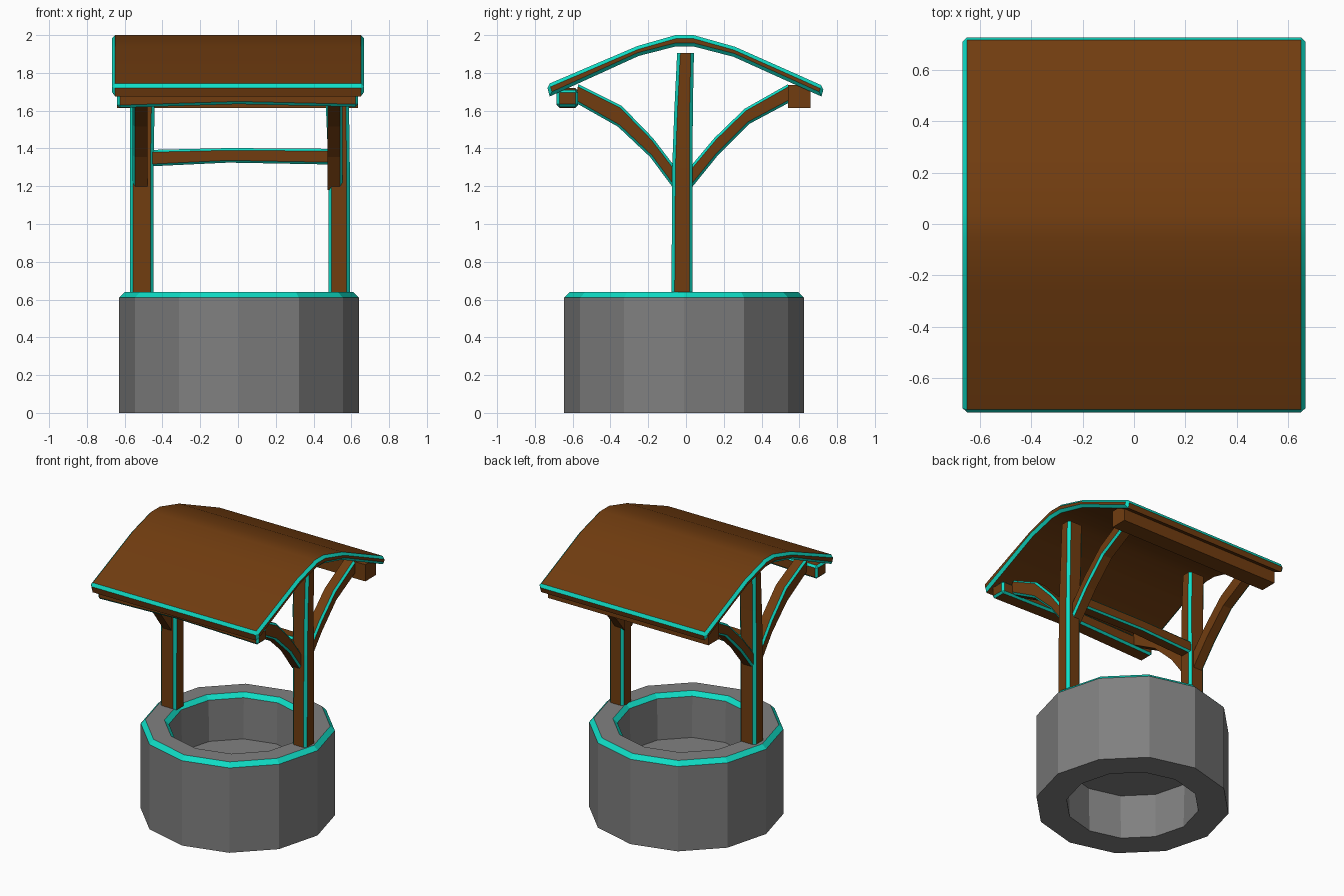
import bpy, bmesh, math
from mathutils import Vector

if "Cube" in bpy.data.objects:
    bpy.data.objects.remove(bpy.data.objects["Cube"])


def material(name, rgb):
    m = bpy.data.materials.new(name)
    m.diffuse_color = (*rgb, 1)
    m.use_nodes = True
    m.node_tree.nodes["Principled BSDF"].inputs["Base Color"].default_value = m.diffuse_color
    return m


WOOD = material("brown wood", (0.165, 0.046, 0.005))
STONE = material("grey stone", (0.216, 0.216, 0.216))
TEAL = material("teal edge", (0.005, 0.72, 0.56))


def finish(name, bm, mats, smooth=False):
    bmesh.ops.recalc_face_normals(bm, faces=bm.faces)
    if smooth:
        for f in bm.faces:
            f.smooth = True
        for e in bm.edges:
            e.smooth = e.calc_face_angle(0) < math.radians(28)
    me = bpy.data.meshes.new(name)
    bm.to_mesh(me)
    bm.free()
    for m in mats:
        me.materials.append(m)
    ob = bpy.data.objects.new(name, me)
    bpy.context.collection.objects.link(ob)
    return ob


def bar(name, rings, bevel=0.0, pick=None, caps=False, smooth=False):
    """Bent bar through four-cornered rings; its sharp edges get teal chamfers."""
    bm = bmesh.new()
    rows = [[bm.verts.new(p) for p in r] for r in rings]
    for a, b in zip(rows, rows[1:]):
        for i in range(4):
            j = (i + 1) % 4
            bm.faces.new((a[i], a[j], b[j], b[i]))
    end_faces = {bm.faces.new(rows[0]), bm.faces.new(rows[-1])}
    bmesh.ops.recalc_face_normals(bm, faces=bm.faces)
    if bevel:
        edges = []
        for e in bm.edges:
            if e.calc_face_angle(0) < math.radians(40):
                continue
            on_cap = any(f in end_faces for f in e.link_faces)
            mid = (e.verts[0].co + e.verts[1].co) / 2
            if (caps or not on_cap) and (pick is None or pick(mid)):
                edges.append(e)
        bmesh.ops.bevel(bm, geom=edges, offset=bevel, segments=1,
                        affect='EDGES', material=1, clamp_overlap=True)
    return finish(name, bm, [WOOD, TEAL], smooth)


def ring_z(z, x0, x1, y0, y1):
    return [(x0, y0, z), (x1, y0, z), (x1, y1, z), (x0, y1, z)]


def ring_x(x, y0, y1, z0, z1):
    return [(x, y0, z0), (x, y1, z0), (x, y1, z1), (x, y0, z1)]


def ring_yz(lo, hi, x0, x1):
    return [(x0, *lo), (x1, *lo), (x1, *hi), (x0, *hi)]


# Stone ring: twelve-sided lathe with teal chamfers on both rims
SIDES = 12
profile = [(0.635, 0), (0.635, 0.61), (0.605, 0.64),
           (0.48, 0.64), (0.45, 0.612), (0.435, 0)]
cx, cy = 0.005, -0.01
bm = bmesh.new()


def circle(r, z):
    return [bm.verts.new((cx + r * math.cos(math.tau * i / SIDES),
                          cy + r * math.sin(math.tau * i / SIDES), z))
            for i in range(SIDES)]


loops = [circle(r, z) for r, z in profile]
for k, a in enumerate(loops):
    b = loops[(k + 1) % len(loops)]
    for i in range(SIDES):
        j = (i + 1) % SIDES
        f = bm.faces.new((a[i], a[j], b[j], b[i]))
        f.material_index = 1 if k in (1, 3) else 0
finish("well_wall", bm, [STONE, TEAL])

# Floor inside the shaft
bm = bmesh.new()
bmesh.ops.create_circle(bm, cap_ends=True, segments=SIDES, radius=0.44)
for v in bm.verts:
    v.co += Vector((cx, cy, 0.32))
finish("well_floor", bm, [STONE])

# Posts, slightly bent
for name, x0, x1, t0, t1 in (("left_post", -0.572, -0.447, -0.572, -0.442),
                             ("right_post", 0.479, 0.592, 0.466, 0.588)):
    bar(name, [ring_z(0.63, x0, x1, -0.077, 0.035),
               ring_z(1.3, x0, x1, -0.073, 0.035),
               ring_z(1.6, t0, t1, -0.062, 0.036),
               ring_z(1.905, t0, t1, -0.047, 0.042)], 0.017)

# Curved braces: (lower point, upper point) along the arc
front_arc = [((-0.06, 1.18), (-0.06, 1.305)), ((-0.19, 1.355), (-0.175, 1.455)),
             ((-0.36, 1.515), (-0.34, 1.625)), ((-0.59, 1.645), (-0.57, 1.74))]
back_arc = [((0.02, 1.18), (0.02, 1.30)), ((0.17, 1.365), (0.15, 1.455)),
            ((0.335, 1.53), (0.31, 1.61)), ((0.56, 1.65), (0.54, 1.74))]
for side, x in (("left", -0.518), ("right", 0.513)):
    for end, arc in (("front", front_arc), ("back", back_arc)):
        bar(f"{side}_{end}_brace",
            [ring_yz(lo, hi, x - 0.04, x + 0.04) for lo, hi in arc], 0.013,
            pick=lambda m, s=x: (m.x - s) * s > 0)

# Beams under the eaves
bar("front_beam", [ring_x(-0.64, -0.685, -0.572, 1.615, 1.71),
                   ring_x(0.0, -0.685, -0.572, 1.635, 1.72),
                   ring_x(0.635, -0.685, -0.572, 1.62, 1.71)], 0.014, caps=True)
bar("back_beam", [ring_x(-0.64, 0.54, 0.66, 1.615, 1.735),
                  ring_x(0.635, 0.54, 0.66, 1.615, 1.735)])

# Crossbar between the posts
bar("crossbar", [ring_x(-0.47, -0.06, 0.03, 1.305, 1.392),
                 ring_x(-0.05, -0.06, 0.03, 1.325, 1.402),
                 ring_x(0.49, -0.06, 0.03, 1.315, 1.398)], 0.012)

# Curved roof: (under point, top point) from front to back
roof = [((-0.722, 1.675), (-0.738, 1.737)), ((-0.25, 1.89), (-0.258, 1.942)),
        ((-0.055, 1.94), (-0.055, 2.0)), ((0.04, 1.94), (0.04, 2.0)),
        ((0.252, 1.885), (0.26, 1.938)), ((0.717, 1.675), (0.732, 1.728))]
bar("roof", [ring_yz(lo, hi, -0.668, 0.668) for lo, hi in roof], 0.018,
    pick=lambda m: abs(m.x) > 0.6 or m.z > 1.7, caps=True, smooth=True)
